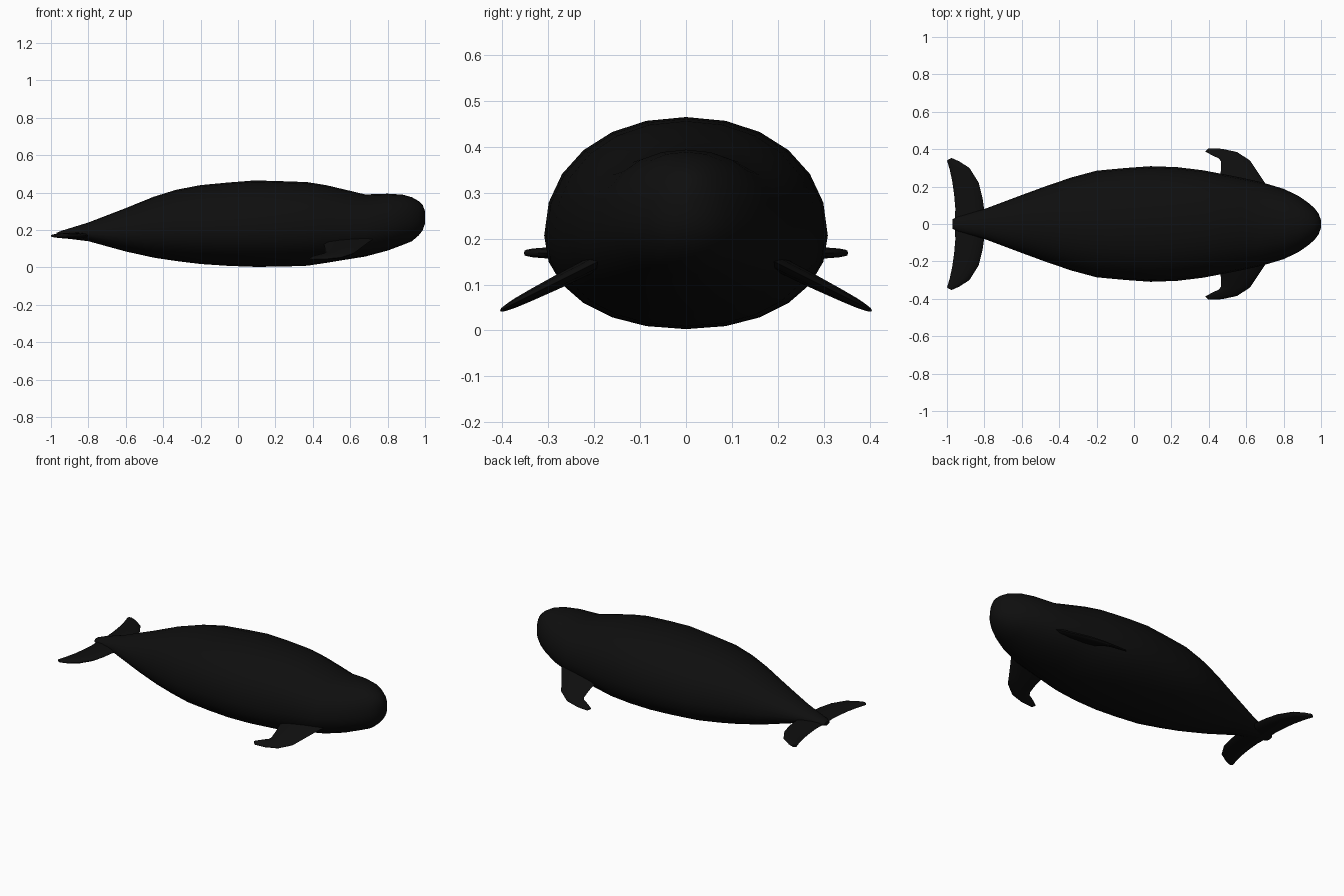
import bpy, bmesh, math
from mathutils import Vector

if "Cube" in bpy.data.objects:
    bpy.data.objects.remove(bpy.data.objects["Cube"])

skin = bpy.data.materials.new("black_skin")
skin.use_nodes = True
colour = (0.0045, 0.0045, 0.0045, 1)
skin.diffuse_color = colour
skin.node_tree.nodes["Principled BSDF"].inputs["Base Color"].default_value = colour


def loft(name, rings, mirror=False):
    """Skin a list of equal rings of points, cap both ends and shade smooth."""
    bm = bmesh.new()
    loops = [[bm.verts.new(p) for p in ring] for ring in rings]
    count = len(loops[0])
    for a, b in zip(loops, loops[1:]):
        for i in range(count):
            j = (i + 1) % count
            bm.faces.new((a[i], a[j], b[j], b[i]))
    bm.faces.new(loops[0])
    bm.faces.new(loops[-1])
    bmesh.ops.recalc_face_normals(bm, faces=bm.faces)
    mesh = bpy.data.meshes.new(name)
    bm.to_mesh(mesh)
    bm.free()
    mesh.materials.append(skin)
    obj = bpy.data.objects.new(name, mesh)
    bpy.context.collection.objects.link(obj)
    if mirror:
        mod = obj.modifiers.new("both_sides", 'MIRROR')
        mod.use_axis = (False, True, False)
        mod.use_mirror_merge = False
    bpy.ops.object.select_all(action='DESELECT')
    bpy.context.view_layer.objects.active = obj
    obj.select_set(True)
    bpy.ops.object.shade_smooth_by_angle(angle=math.radians(50))
    return obj


def signed_power(v, p):
    return math.copysign(abs(v) ** p, v)


def body_ring(x, top, bottom, half_width, sides=24):
    # Widest a little below the middle, slightly fuller than an ellipse
    middle = bottom + (top - bottom) * 0.44
    ring = []
    for i in range(sides):
        a = math.tau * i / sides
        c, s = signed_power(math.cos(a), 0.94), signed_power(math.sin(a), 0.94)
        height = top - middle if s > 0 else middle - bottom
        ring.append((x, half_width * c, middle + height * s))
    return ring


def fin_ring(lead, trail, thickness, height_at, sides=10):
    # Flattened oval between a leading and a trailing edge point
    lead, trail = Vector(lead), Vector(trail)
    ring = []
    for i in range(sides):
        a = math.tau * i / sides
        p = lead.lerp(trail, 0.5 - 0.5 * math.cos(a))
        z = height_at(p.y) + 0.5 * thickness * signed_power(math.sin(a), 0.7)
        ring.append((p.x, p.y, z))
    return ring


# Body: x, top, bottom, half width, from tail to snout
stations = [
    (-0.97, 0.185, 0.162, 0.025), (-0.94, 0.197, 0.157, 0.04),
    (-0.8, 0.24, 0.14, 0.08), (-0.6, 0.317, 0.085, 0.155),
    (-0.45, 0.378, 0.052, 0.21), (-0.33, 0.415, 0.034, 0.25),
    (-0.2, 0.44, 0.018, 0.285), (-0.05, 0.454, 0.008, 0.299),
    (0.09, 0.465, 0.003, 0.309), (0.23, 0.461, 0.004, 0.304),
    (0.37, 0.456, 0.009, 0.287), (0.47, 0.44, 0.024, 0.268),
    (0.58, 0.414, 0.042, 0.246), (0.68, 0.39, 0.058, 0.224),
    (0.8, 0.394, 0.09, 0.188), (0.88, 0.389, 0.12, 0.15),
    (0.93, 0.375, 0.14, 0.115), (0.965, 0.355, 0.17, 0.085),
    (0.987, 0.335, 0.197, 0.055), (1.0, 0.3, 0.235, 0.02),
]
loft("body", [body_ring(*s) for s in stations])

# Flippers: leading point, trailing point, thickness; angled down outwards
flipper = [
    ((0.74, 0.17), (0.46, 0.17), 0.04), ((0.7, 0.22), (0.46, 0.25), 0.038),
    ((0.66, 0.28), (0.465, 0.29), 0.034), ((0.62, 0.34), (0.465, 0.335), 0.028),
    ((0.55, 0.385), (0.455, 0.35), 0.022), ((0.47, 0.402), (0.42, 0.366), 0.016),
    ((0.4, 0.405), (0.38, 0.388), 0.01),
]
loft("flippers", [fin_ring(*s, lambda y: 0.046 + 0.5 * (0.4 - y)) for s in flipper], True)

# Tail flukes: flat, swept back
fluke = [
    ((-0.79, 0), (-0.96, 0), 0.034), ((-0.8, 0.07), (-0.955, 0.08), 0.034),
    ((-0.81, 0.14), (-0.962, 0.16), 0.032), ((-0.83, 0.22), (-0.972, 0.23), 0.03),
    ((-0.88, 0.3), (-0.985, 0.29), 0.026), ((-0.935, 0.335), (-0.997, 0.33), 0.02),
    ((-0.975, 0.353), (-1.0, 0.34), 0.014),
]
loft("tail_flukes", [fin_ring(*s, lambda y: 0.169) for s in fluke], True)
